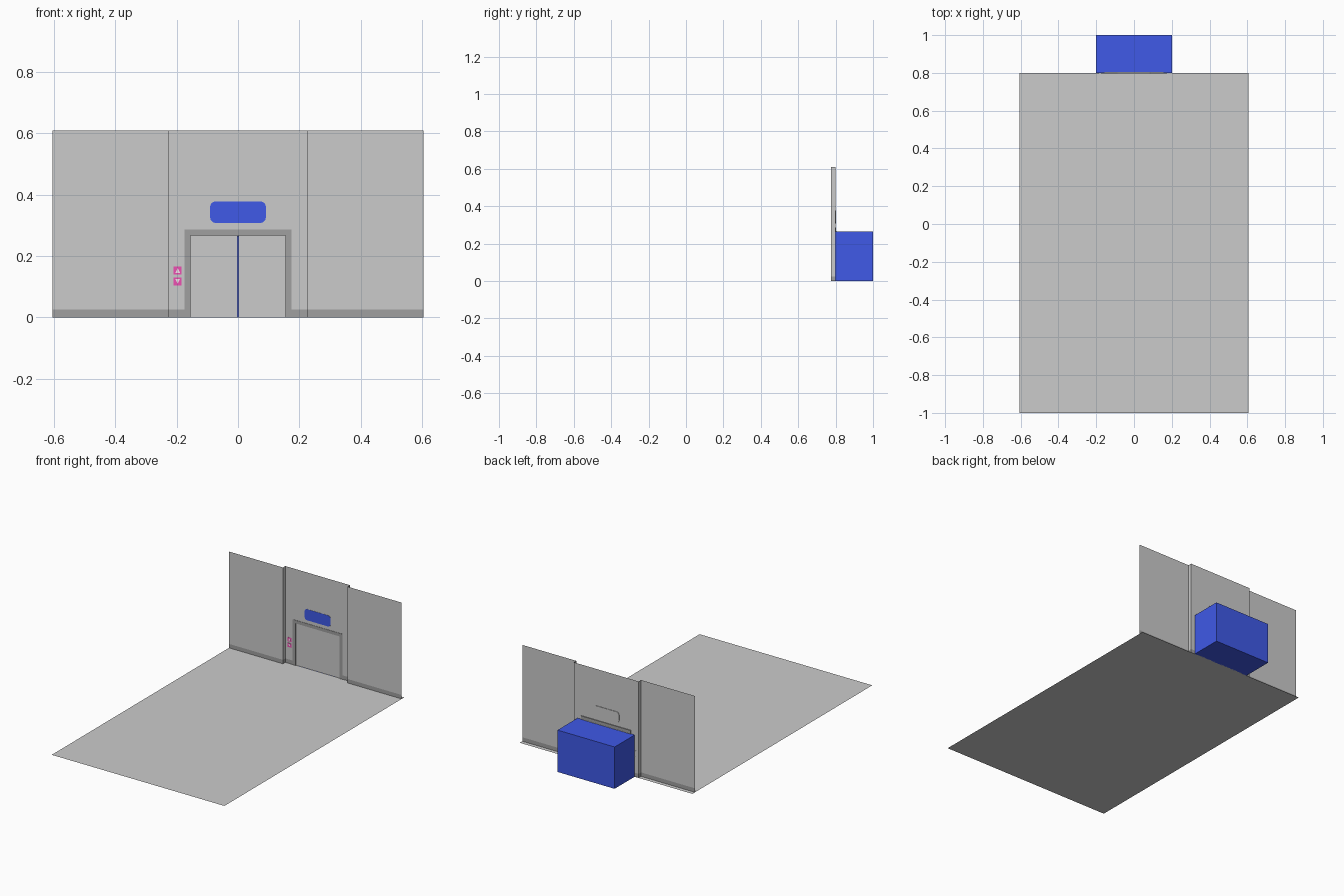
import bpy
from math import cos, sin, pi

if "Cube" in bpy.data.objects:
    bpy.data.objects.remove(bpy.data.objects["Cube"])

W, H, BASE = 0.605, 0.61, 0.025          # wall half width, wall height, skirting height
Y_SIDE, Y_MID = 0.774, 0.798             # side panels and recessed middle panel
DOOR, FRAME = 0.155, 0.175               # half widths of opening and outer frame
DOOR_TOP, FRAME_TOP = 0.267, 0.287


def material(name, r, g, b):
    m = bpy.data.materials.new(name)
    m.diffuse_color = (r, g, b, 1)
    m.use_nodes = True
    m.node_tree.nodes["Principled BSDF"].inputs["Base Color"].default_value = m.diffuse_color
    return m


blue = material("blue", 0.05, 0.10, 0.80)
pink = material("pink", 0.85, 0.08, 0.45)
pale = material("pale", 0.95, 0.75, 0.85)
dark = material("dark_grey", 0.35, 0.35, 0.35)
mid = material("mid_grey", 0.52, 0.52, 0.52)
grey = material("light_grey", 0.8, 0.8, 0.8)


def add(name, verts, faces, *mats):
    me = bpy.data.meshes.new(name)
    me.from_pydata(verts, [], faces)
    for m in mats:
        me.materials.append(m)
    ob = bpy.data.objects.new(name, me)
    bpy.context.collection.objects.link(ob)
    return ob


def rect(x0, x1, z0, z1):
    return [(x0, z0), (x1, z0), (x1, z1), (x0, z1)]


def rounded(x0, x1, z0, z1, r, n=5):
    pts = []
    corners = [(x1 - r, z1 - r), (x0 + r, z1 - r), (x0 + r, z0 + r), (x1 - r, z0 + r)]
    for k, (cx, cz) in enumerate(corners):
        for i in range(n + 1):
            a = (k + i / n) * pi / 2
            pts.append((cx + r * cos(a), cz + r * sin(a)))
    return pts


def prism(name, pts, y0, y1, *mats):
    """Counter-clockwise front outline pushed from y0 back to y1; face 0 is the front."""
    n = len(pts)
    verts = [(x, y0, z) for x, z in pts] + [(x, y1, z) for x, z in pts]
    faces = [list(range(n)), list(range(2 * n - 1, n - 1, -1))]
    faces += [[i, i + n, (i + 1) % n + n, (i + 1) % n] for i in range(n)]
    return add(name, verts, faces, *mats)


def ribbon(name, path, z0, z1, *mats):
    """Upright sheet following a plan path."""
    n = len(path)
    verts = [(x, y, z0) for x, y in path] + [(x, y, z1) for x, y in path]
    return add(name, verts, [(i, i + 1, i + 1 + n, i + n) for i in range(n - 1)], *mats)


# floor sheet
add("floor", [(-W, -1, 0), (W, -1, 0), (W, 0.8, 0), (-W, 0.8, 0)], [(0, 1, 2, 3)])

# waiting-area floor strips
for i in range(5):
    x = (i - 2) * 0.0667
    pts = rounded(x - 0.03, x + 0.03, 0.43, 0.755, 0.01, 4)
    add(f"floor_strip_{i + 1}", [(a, b, 0.001) for a, b in pts], [list(range(len(pts)))], mid)

# stepped wall with skirting on each side, then the header over the door
left = [(-W, Y_SIDE), (-0.227, Y_SIDE), (-0.227, Y_MID), (-FRAME, Y_MID)]
right = [(-x, y) for x, y in reversed(left)]
for side, path in (("left", left), ("right", right)):
    ribbon(f"wall_{side}", path, BASE, H)
    ribbon(f"skirting_{side}", path, 0, BASE, dark)
ribbon("wall_header", [(-FRAME, Y_MID), (FRAME, Y_MID)], FRAME_TOP, H)

# door frame and sliding doors
outline = [(-FRAME, 0), (-DOOR, 0), (-DOOR, DOOR_TOP), (DOOR, DOOR_TOP),
           (DOOR, 0), (FRAME, 0), (FRAME, FRAME_TOP), (-FRAME, FRAME_TOP)]
prism("door_frame", outline, 0.796, 0.803, dark)
prism("door_left", rect(-DOOR, -0.001, 0, DOOR_TOP), 0.801, 0.804)
prism("door_right", rect(0.001, DOOR, 0, DOOR_TOP), 0.801, 0.804)

# lift car, open towards the doors
car_verts = [(x, y, z) for y in (0.8, 1.0) for x, z in rect(-0.2, 0.2, 0, 0.265)]
add("lift_car", car_verts,
    [(7, 6, 5, 4), (0, 4, 5, 1), (1, 5, 6, 2), (2, 6, 7, 3), (3, 7, 4, 0)], blue)

# sign panel: blue face, grey rim and back
sign = prism("sign_panel", rounded(-0.091, 0.091, 0.308, 0.378, 0.018), 0.7965, 0.801, grey, blue)
sign.data.polygons[0].material_index = 1

# call buttons with direction arrows
for name, z, s in (("up", 0.153, 1), ("down", 0.117, -1)):
    b = prism(f"button_{name}", rect(-0.21, -0.184, z - 0.013, z + 0.013), 0.7965, 0.800, grey, pink)
    b.data.polygons[0].material_index = 1
    tri = [(-0.197 - s * 0.008, z - s * 0.008), (-0.197 + s * 0.008, z - s * 0.008),
           (-0.197, z + s * 0.008)]
    prism(f"arrow_{name}", tri, 0.7958, 0.7965, pale)
